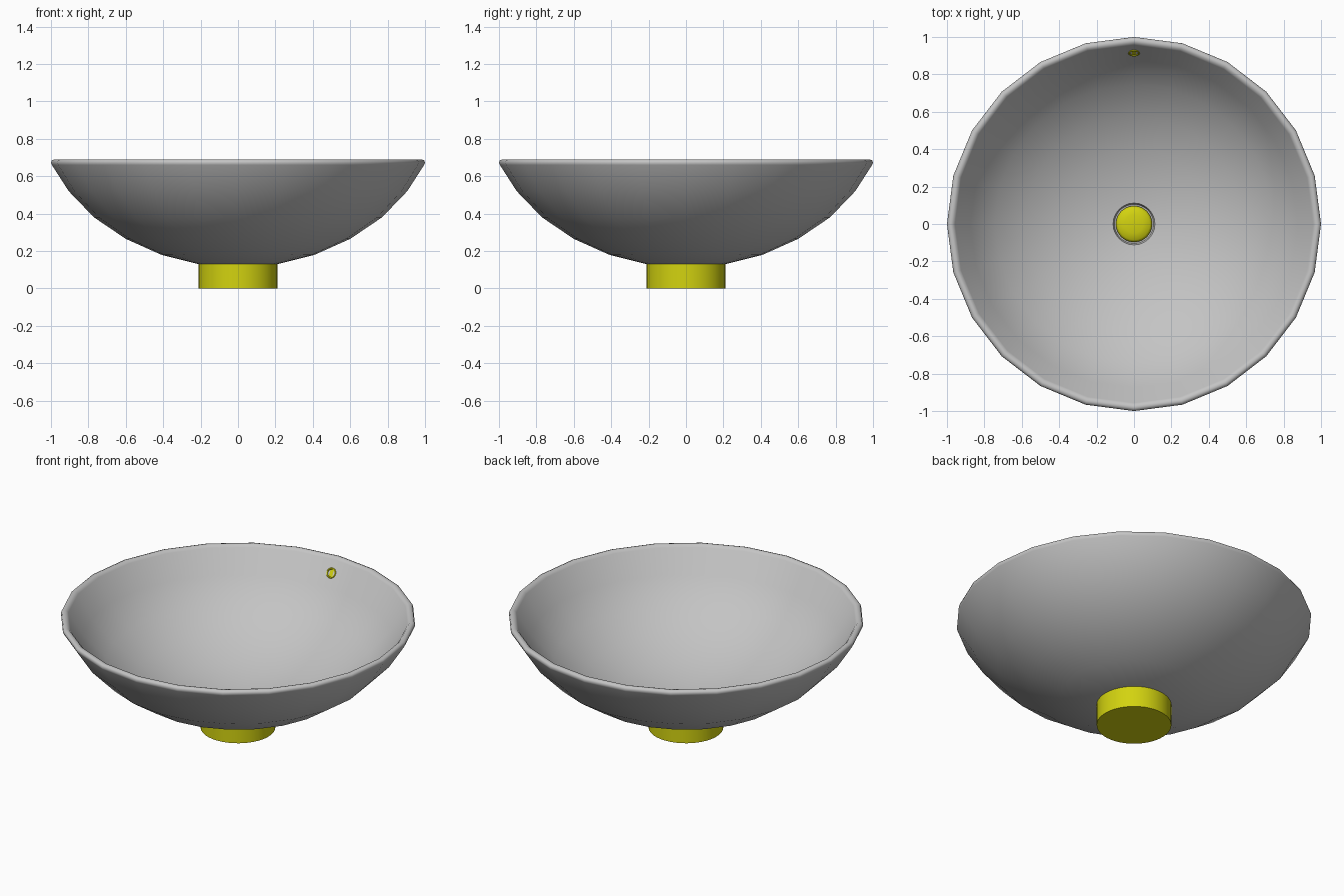
import bpy, bmesh, math
from mathutils import Vector

cube = bpy.data.objects.get("Cube")
if cube:
    bpy.data.objects.remove(cube, do_unlink=True)


def material(name, rgb):
    m = bpy.data.materials.new(name)
    m.use_nodes = True
    m.diffuse_color = (*rgb, 1)
    m.node_tree.nodes["Principled BSDF"].inputs["Base Color"].default_value = (*rgb, 1)
    return m


grey = material("grey ceramic", (0.55, 0.55, 0.55))
yellow = material("yellow metal", (0.65, 0.65, 0.005))


def lathe(name, profile, sides, mat, angle=35):
    """Spin (radius, z) points around z; a radius of 0 closes to a pole."""
    bm = bmesh.new()
    rings = []
    for r, z in profile:
        n = sides if r > 0 else 1
        rings.append([bm.verts.new((r * math.cos(math.tau * i / sides),
                                    r * math.sin(math.tau * i / sides), z)) for i in range(n)])
    for a, b in zip(rings, rings[1:]):
        for i in range(sides):
            j = (i + 1) % sides
            quad = [a[i % len(a)], a[j % len(a)], b[j % len(b)], b[i % len(b)]]
            bm.faces.new(list(dict.fromkeys(quad)))
    bmesh.ops.recalc_face_normals(bm, faces=bm.faces)
    mesh = bpy.data.meshes.new(name)
    bm.to_mesh(mesh)
    bm.free()
    mesh.materials.append(mat)
    ob = bpy.data.objects.new(name, mesh)
    bpy.context.collection.objects.link(ob)
    bpy.ops.object.select_all(action='DESELECT')
    ob.select_set(True)
    bpy.context.view_layer.objects.active = ob
    bpy.ops.object.shade_smooth_by_angle(angle=math.radians(angle))
    return ob


# Bowl: outer wall, rounded rim, inner wall, recessed drain well
lathe("bowl", [
    (0, 0.125), (0.21, 0.13), (0.41, 0.18), (0.60, 0.265), (0.77, 0.38), (0.905, 0.52),
    (0.995, 0.66), (1.0, 0.672), (0.995, 0.685), (0.982, 0.69), (0.968, 0.687),
    (0.957, 0.675), (0.875, 0.54), (0.745, 0.405), (0.58, 0.297), (0.40, 0.215),
    (0.20, 0.167), (0.112, 0.157), (0.105, 0.14), (0, 0.14)], 24, grey, 50)

# Foot
lathe("foot", [(0, 0), (0.21, 0), (0.21, 0.13), (0, 0.13)], 48, yellow)

# Domed drain plug
lathe("drain_plug", [(0, 0.14), (0.097, 0.14), (0.097, 0.158), (0.085, 0.168),
                     (0.05, 0.176), (0, 0.179)], 24, yellow, 50)

# Overflow ring with recessed centre, set on the back inner wall
overflow = lathe("overflow_ring", [(0, -0.012), (0.031, -0.012), (0.031, 0.004), (0.028, 0.007),
                                   (0.023, 0.006), (0.021, 0.001), (0, 0.001)], 20, yellow)
overflow.location = (0, 0.916, 0.608)
overflow.rotation_euler = Vector((0, -0.855, 0.52)).to_track_quat('Z', 'Y').to_euler()
